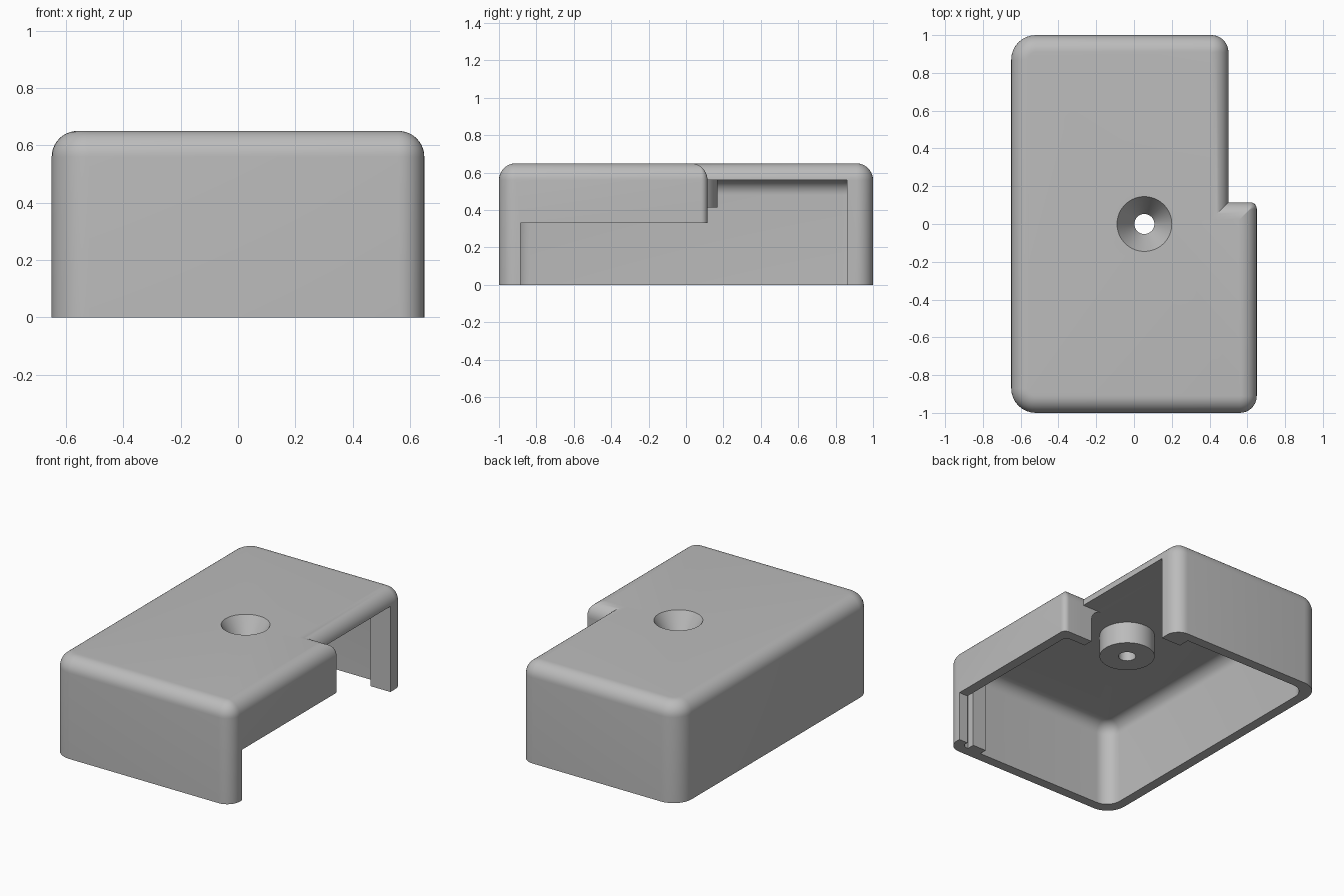
import bpy, bmesh, math
from mathutils import Vector

if "Cube" in bpy.data.objects:
    bpy.data.objects.remove(bpy.data.objects["Cube"], do_unlink=True)

grey = bpy.data.materials.new("plain grey")
grey.use_nodes = True
colour = (0.5, 0.5, 0.5, 1)
grey.diffuse_color = colour
grey.node_tree.nodes["Principled BSDF"].inputs["Base Color"].default_value = colour


def add_object(name, bm):
    bmesh.ops.recalc_face_normals(bm, faces=bm.faces)
    mesh = bpy.data.meshes.new(name)
    bm.to_mesh(mesh)
    bm.free()
    mesh.materials.append(grey)
    obj = bpy.data.objects.new(name, mesh)
    bpy.context.collection.objects.link(obj)
    return obj


def outline(corners, inset, steps=8):
    """Right-angled outline, moved inwards, with rounded convex corners."""
    points = []
    for i, (x, y, radius) in enumerate(corners):
        here = Vector((x, y))
        before = (here - Vector(corners[i - 1][:2])).normalized()
        after = (Vector(corners[(i + 1) % len(corners)][:2]) - here).normalized()
        n1, n2 = Vector((-before.y, before.x)), Vector((-after.y, after.x))
        here += inset * (n1 + n2)
        if radius == 0:
            points.append(here)
            continue
        r = max(radius - inset, 0.002)
        for k in range(steps + 1):
            t = math.pi / 2 * k / steps
            points.append(here + r * (n1 + n2 - n1 * math.cos(t) - n2 * math.sin(t)))
    return points


def loft(name, rings):
    """Closed solid through rings of equal size."""
    bm = bmesh.new()
    loops = [[bm.verts.new(p) for p in ring] for ring in rings]
    for low, high in zip(loops, loops[1:]):
        for i in range(len(low)):
            j = (i + 1) % len(low)
            bm.faces.new((low[i], low[j], high[j], high[i]))
    bm.faces.new(loops[0][::-1])
    bm.faces.new(loops[-1])
    return add_object(name, bm)


def domed_block(name, corners, bottom, top, fillet, steps=10):
    """Block whose top edge is filleted all the way round."""
    levels = [(bottom, 0)]
    for k in range(steps + 1):
        t = math.pi / 2 * k / steps
        levels.append((top - fillet * (1 - math.sin(t)), fillet * (1 - math.cos(t))))
    return loft(name, [[(p.x, p.y, z) for p in outline(corners, d)] for z, d in levels])


def box(name, x, y, z):
    return loft(name, [[(x[0], y[0], h), (x[1], y[0], h), (x[1], y[1], h), (x[0], y[1], h)] for h in z])


def turned(name, centre, profile, sides=64):
    return loft(name, [[(centre[0] + r * math.cos(math.tau * k / sides),
                         centre[1] + r * math.sin(math.tau * k / sides), z)
                        for k in range(sides)] for r, z in profile])


def combine(target, tool, operation):
    mod = target.modifiers.new(tool.name, "BOOLEAN")
    mod.operation, mod.solver, mod.object = operation, "EXACT", tool
    bpy.context.view_layer.objects.active = target
    bpy.ops.object.modifier_apply(modifier=mod.name)
    bpy.data.objects.remove(tool, do_unlink=True)


# Outer body, stepped in at the back of the +x side
cover = domed_block("cover", [(-.65, -1, .13), (.65, -1, .09), (.65, .115, .035),
                              (.5, .115, 0), (.5, 1, .09), (-.65, 1, .13)], 0, .65, .09)

# Hollow inside, with a rounded ceiling edge
w = .065
combine(cover, domed_block("cavity", [(-.65 + w, -1 + w, .1), (.65 - w, -1 + w, .03),
                                      (.65 - w, .115 - w, .03), (.5 - w, .115 - w, 0),
                                      (.5 - w, 1 - w, .03), (-.65 + w, 1 - w, .1)],
                           -.1, .56, .08), "DIFFERENCE")

# Side openings: a low one at the front, a full-height one at the back
combine(cover, box("front_opening", (.4, .8), (-.885, .2), (-.2, .33)), "DIFFERENCE")
combine(cover, box("back_opening", (.34, .8), (.115, .86), (-.3, .5595)), "DIFFERENCE")

# Guide rib, back pillar and screw boss
combine(cover, box("guide_rib", (.44, .54), (-.96, -.885), (0, .6)), "UNION")
combine(cover, box("back_pillar", (.356, .47), (.86, .96), (0, .6)), "UNION")
screw = (.055, 0)
combine(cover, turned("screw_boss", screw, [(.168, .415), (.168, .6)]), "UNION")

# Countersunk screw hole
combine(cover, turned("screw_hole", screw, [(.053, .3), (.053, .5), (.145, .65), (.145, .75)]),
        "DIFFERENCE")

bpy.ops.object.select_all(action="DESELECT")
cover.select_set(True)
bpy.context.view_layer.objects.active = cover
bpy.ops.object.shade_smooth_by_angle(angle=math.radians(30))
